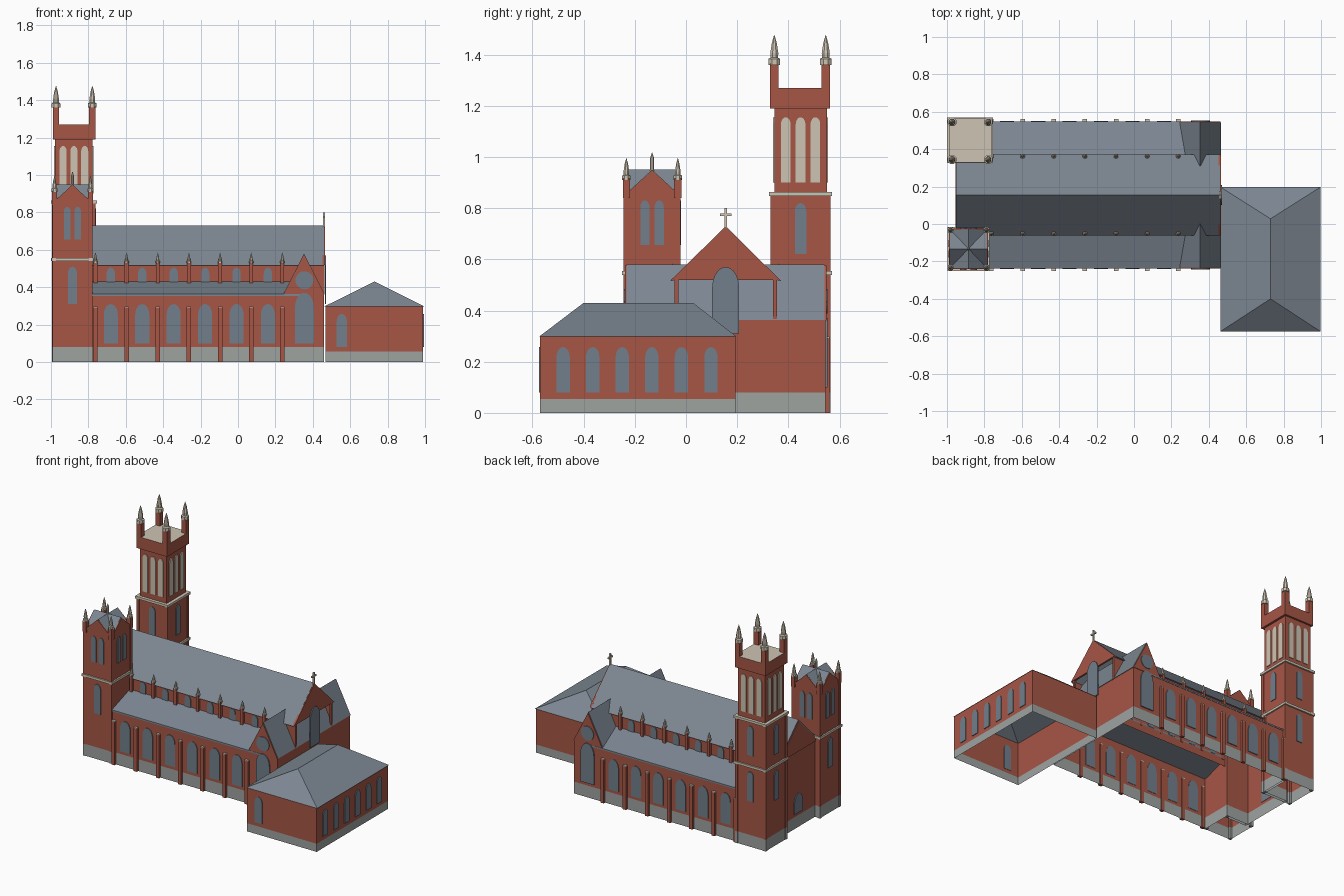
import bpy, bmesh, math
from mathutils import Vector

if "Cube" in bpy.data.objects:
    bpy.data.objects.remove(bpy.data.objects["Cube"])


def material(name, rgb):
    lin = [((c / 255 + 0.055) / 1.055) ** 2.4 for c in rgb] + [1]
    m = bpy.data.materials.new(name)
    m.use_nodes = True
    m.diffuse_color = lin
    m.node_tree.nodes["Principled BSDF"].inputs["Base Color"].default_value = lin
    return m


BRICK = material("red brick", (166, 86, 69))
ROOF = material("slate roof", (125, 135, 146))
STONE = material("cream stone", (206, 196, 178))
PLINTH = material("grey plinth", (158, 163, 160))
GLASS = material("window glass", (114, 127, 139))
MID = 0.155            # y of the nave axis


def finish(name, bm, mats):
    bmesh.ops.recalc_face_normals(bm, faces=bm.faces)
    me = bpy.data.meshes.new(name)
    bm.to_mesh(me)
    bm.free()
    for m in mats:
        me.materials.append(m)
    ob = bpy.data.objects.new(name, me)
    bpy.context.collection.objects.link(ob)
    return ob


def shell(name, pts, levels, mats, closed=True, cap=None, floor=False):
    """Walls raised on a footprint, one material per storey."""
    bm = bmesh.new()
    rings = [[bm.verts.new((x, y, z)) for x, y in pts] for z in levels]
    n = len(pts)
    for k in range(len(levels) - 1):
        for i in range(n if closed else n - 1):
            j = (i + 1) % n
            f = bm.faces.new((rings[k][i], rings[k][j], rings[k + 1][j], rings[k + 1][i]))
            f.material_index = k
    if cap:
        bm.faces.new(rings[-1]).material_index = len(mats)
        mats = mats + [cap]
    if floor:
        bm.faces.new(rings[0][::-1])
    return finish(name, bm, mats)


def rect(x0, x1, y0, y1):
    return [(x0, y0), (x1, y0), (x1, y1), (x0, y1)]


def box(name, x0, x1, y0, y1, z0, z1, mat, cap=None):
    return shell(name, rect(x0, x1, y0, y1), [z0, z1], [mat], cap=cap or mat, floor=True)


def prism(name, pts, axis, a, b, mat):
    """Extrude a (horizontal, z) profile along x or y."""
    bm = bmesh.new()
    ends = [[bm.verts.new((t, p, z) if axis == "x" else (p, t, z)) for p, z in pts] for t in (a, b)]
    n = len(pts)
    for i in range(n):
        j = (i + 1) % n
        bm.faces.new((ends[0][i], ends[0][j], ends[1][j], ends[1][i]))
    bm.faces.new(ends[0][::-1])
    bm.faces.new(ends[1])
    return finish(name, bm, [mat])


def chevron(p0, p1, z0, z1, t=0.012):
    c = (p0 + p1) / 2
    return [(p0, z0), (c, z1), (p1, z0), (p1 - t, z0), (c, z1 - t * 1.4), (p0 + t, z0)]


def triangle(p0, p1, z0, z1):
    return [(p0, z0), ((p0 + p1) / 2, z1), (p1, z0)]


def lathe(name, x, y, profile, mat, n=8):
    bm = bmesh.new()
    rings = []
    for r, z in profile:
        rings.append([bm.verts.new((x + r * math.cos(math.tau * (i + .5) / n),
                                    y + r * math.sin(math.tau * (i + .5) / n), z)) for i in range(n)])
    for a, b in zip(rings, rings[1:]):
        for i in range(n):
            bm.faces.new((a[i], a[(i + 1) % n], b[(i + 1) % n], b[i]))
    bm.faces.new(rings[0][::-1])
    bm.faces.new(rings[-1])
    return finish(name, bm, [mat])


def plate(name, pts, side, wall, mat):
    """Thin plate laid on a wall; side is the direction it faces."""
    s = -1 if side[0] == "-" else 1
    return prism(name, pts, side[1], wall - s * 0.002, wall + s * 0.005, mat)


def arch(name, c, w, z0, z1, side, wall, mat=GLASS):
    h, r = 0.75 * w, w / 2
    curve = [(math.cos(t), math.sin(t)) for t in (math.pi * i / 10 for i in range(11))]
    pts = [(c - r, z0), (c + r, z0)] + [(c + r * u, z1 - h + h * v) for u, v in curve]
    plate(name, pts, side, wall, mat)


def spire(name, x, y, z, r, h):
    """Stone pinnacle: collar and bullet-shaped tip."""
    lathe(name, x, y, [(r * 1.25, z), (r * 1.25, z + .2 * h), (r * .8, z + .24 * h),
                       (r * .85, z + .4 * h), (r * .5, z + .75 * h), (r * .05, z + h)], STONE)


# Main walls: aisles plus the west end of the nave
shell("church_walls", [(-.95, -.045), (-.78, -.045), (-.78, -.235), (.46, -.235),
                       (.46, .545), (-.78, .545), (-.78, .355), (-.95, .355)],
      [0, .08, .365], [PLINTH, BRICK])
shell("clerestory_walls", [(.46, -.045), (-.95, -.045), (-.95, .355), (.46, .355)],
      [.365, .52], [BRICK], closed=False)
prism("nave_roof", chevron(-.062, .372, .515, .73), "x", -.952, .46, ROOF)
prism("west_gable", triangle(-.05, .36, .515, .72), "x", -.955, -.945, BRICK)
prism("east_gable", triangle(-.058, .368, .52, .727), "x", .452, .465, BRICK)
arch("west_window", MID, .09, .1, .23, "-x", -.95)
arch("east_window", MID, .105, .31, .57, "+x", .466)

# East gable cross
box("cross_post", .455, .465, MID - .005, MID + .005, .72, .8, STONE)
box("cross_arm", .455, .465, MID - .022, MID + .022, .77, .78, STONE)

# Transept roof running through the nave
prism("transept_roof", chevron(.242, .464, .362, .58), "y", -.232, .542, ROOF)

# Both long sides, mirrored about the nave axis
BAYS = [-.68 + .168 * i for i in range(6)]
PIERS = [-.762 + .1665 * i for i in range(7)]
for s, side in ((-1, "-y"), (1, "+y")):
    outer, inner = MID + s * .39, MID + s * .2
    prism("aisle_roof", [(outer + s * .004, .364), (inner, .43), (inner, .42), (outer + s * .004, .354)],
          "x", -.78, .353, ROOF)
    prism("transept_gable", triangle(.244, .462, .36, .575), "y", outer - s * .008, outer + s * .003, BRICK)
    arch("transept_window", .355, .1, .1, .37, side, outer + s * .003)
    plate("round_window", [(.355 + .048 * math.cos(math.tau * i / 20), .437 + .048 * math.sin(math.tau * i / 20))
                           for i in range(20)], side, outer + s * .003, GLASS)
    ya, yb = sorted((outer - s * .005, outer + s * .016))
    box("east_jamb", .45, .462, *sorted((inner, inner - s * .016)), .36, .525, BRICK)
    for x in BAYS:
        arch("aisle_window", x, .075, .1, .31, side, outer)
        arch("clerestory_window", x, .045, .425, .505, side, inner)
    for x in PIERS:
        box("buttress", x - .012, x + .012, ya, yb, 0, .292, BRICK)
        box("buttress_cap", x - .012, x + .012, ya, yb, .292, .298, STONE)
        y = inner + s * .008
        box("clerestory_pier", x - .01, x + .01, y - .01, y + .01, .41, .535, BRICK)
        spire("clerestory_pinnacle", x, y, .53, .01, .055)


def corners(x0, x1, y0, y1, inset=0):
    return [(x, y) for x in (x0 + inset, x1 - inset) for y in (y0 + inset, y1 - inset)]


def tower_base(name, x0, x1, y0, y1, top, strings):
    shell(name + "_walls", rect(x0, x1, y0, y1), [0, .08, top], [PLINTH, BRICK])
    for x, y in corners(x0, x1, y0, y1, .006):
        box(name + "_corner_shaft", x - .01, x + .01, y - .01, y + .01, .08, top, BRICK)
        box(name + "_shaft_foot", x - .01, x + .01, y - .01, y + .01, 0, .08, PLINTH)
    for z in strings:
        box(name + "_string_course", x0 - .01, x1 + .01, y0 - .01, y1 + .01, z - .008, z + .008, STONE)


def faces(x0, x1, y0, y1):
    cx, cy = (x0 + x1) / 2, (y0 + y1) / 2
    return [("-y", y0, cx), ("+y", y1, cx), ("-x", x0, cy), ("+x", x1, cy)]


# Tall bell tower
T = (-.99, -.765, .335, .56)
tower_base("tall_tower", *T, .86, (.547, .855))
U = (-.978, -.777, .345, .55)
shell("belfry_walls", rect(*U), [.86, 1.19], [BRICK])
box("parapet", -.99, -.762, .328, .563, 1.19, 1.27, BRICK, cap=STONE)
for side, wall, c in faces(*T):
    arch("tall_tower_window", c, .045, .62, .82, side, wall)
    if side in ("-x", "+y"):
        arch("tall_tower_low_window", c, .045, .31, .51, side, wall)
for side, wall, c in faces(*U):
    for k in (-1, 0, 1):
        arch("belfry_louvre", c + .058 * k, .038, .9, 1.155, side, wall, STONE)
for x, y in corners(-.99, -.762, .328, .563, .017):
    box("parapet_post", x - .017, x + .017, y - .017, y + .017, 1.265, 1.365, BRICK)
    spire("tall_tower_pinnacle", x, y, 1.36, .02, .116)

# Short tower with crossed gables
S = (-.988, -.782, -.24, -.025)
tower_base("short_tower", *S, .865, (.547,))
prism("short_tower_roof_x", triangle(S[2] + .01, S[3] - .01, .86, .95), "x", S[0] + .004, S[1] - .004, ROOF)
prism("short_tower_roof_y", triangle(S[0] + .01, S[1] - .01, .86, .95), "y", S[2] + .004, S[3] - .004, ROOF)
for side, wall, c in faces(*S):
    plate("short_tower_gable", triangle(c - .097, c + .097, .86, .947), side, wall - (.004 if side[0] == "+" else -.004), BRICK)
    for k in (-1, 1):
        arch("twin_window", c + .028 * k, .036, .655, .83, side, wall)
    if side in ("-x", "-y"):
        arch("short_tower_low_window", c, .048, .31, .51, side, wall)
for x, y in corners(*S, .007):
    box("short_tower_post", x - .014, x + .014, y - .014, y + .014, .84, .915, BRICK)
    spire("short_tower_pinnacle", x, y, .91, .014, .085)
lathe("short_tower_finial", -.885, -.1325, [(.009, .94), (.009, .995), (.001, 1.017)], STONE)

# East annex with a hipped roof
shell("annex_walls", rect(.467, .99, -.57, .193), [0, .055, .3], [PLINTH, BRICK])
bm = bmesh.new()
eave = [bm.verts.new((x, y, .298)) for x, y in rect(.463, .996, -.574, .197)]
ridge = [bm.verts.new((.73, y, .43)) for y in (-.4, .028)]
bm.faces.new((eave[0], eave[1], ridge[0]))
bm.faces.new((eave[1], eave[2], ridge[1], ridge[0]))
bm.faces.new((eave[2], eave[3], ridge[1]))
bm.faces.new((eave[3], eave[0], ridge[0], ridge[1]))
finish("annex_roof", bm, [ROOF])
for i in range(6):
    arch("annex_window", -.48 + .1155 * i, .052, .08, .257, "+x", .99)
arch("annex_front_window", .555, .055, .08, .257, "-y", -.57)
